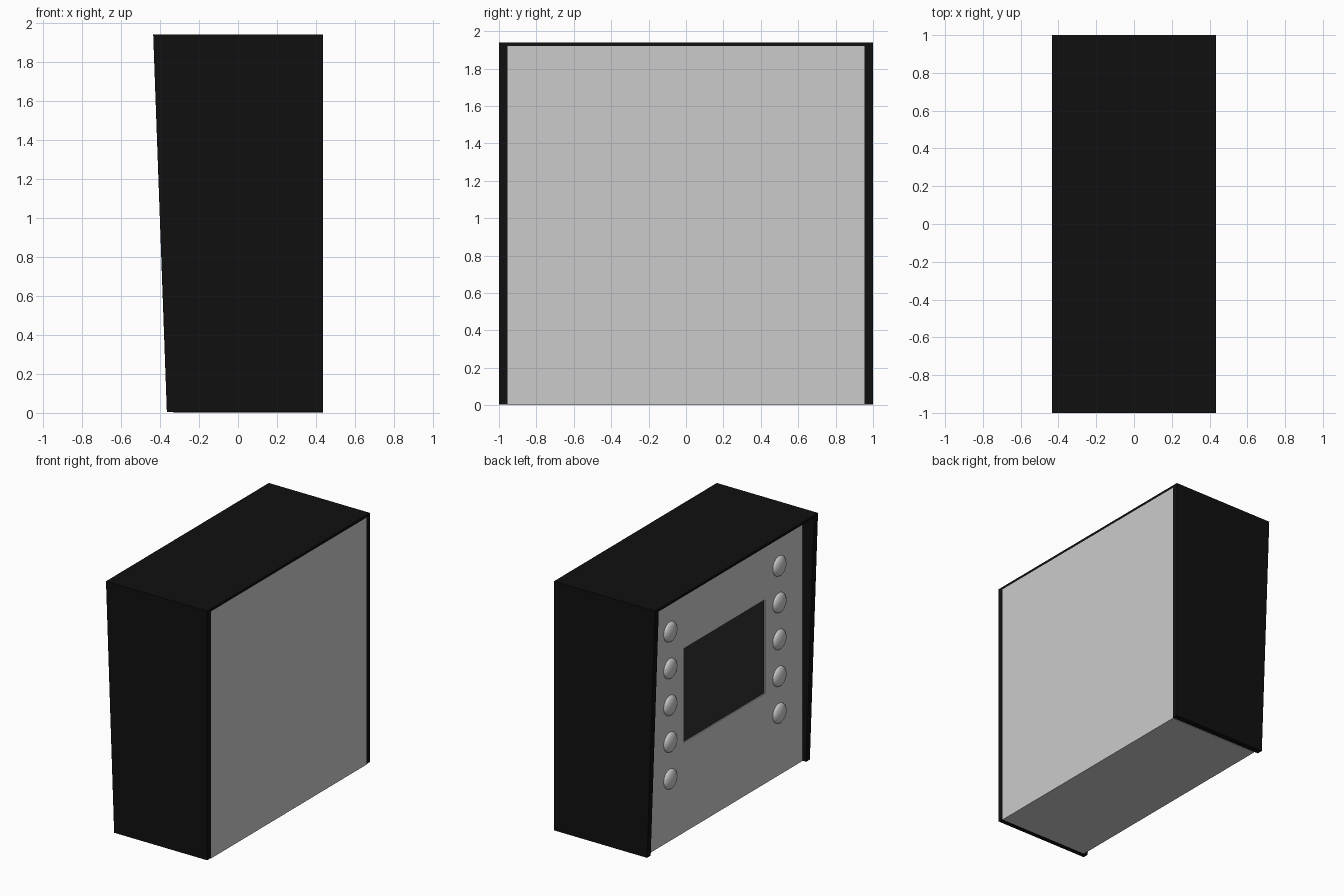
import bpy, bmesh, math

if "Cube" in bpy.data.objects:
    bpy.data.objects.remove(bpy.data.objects["Cube"])


def material(name, v):
    m = bpy.data.materials.new(name)
    m.diffuse_color = (v, v, v, 1)
    m.use_nodes = True
    m.node_tree.nodes["Principled BSDF"].inputs["Base Color"].default_value = m.diffuse_color
    return m


black = material("black_casing", 0.005)
dark = material("dark_screen", 0.03)


def box(name, lo, hi, mat=None):
    size = [b - a for a, b in zip(lo, hi)]
    bpy.ops.mesh.primitive_cube_add(size=1, location=[(a + b) / 2 for a, b in zip(lo, hi)])
    ob = bpy.context.object
    ob.name = name
    ob.scale = size
    bpy.ops.object.transform_apply(location=True, rotation=True, scale=True)
    if mat:
        ob.data.materials.append(mat)
    return ob


def prism(name, profile, y0, y1, mat):
    # Extrude an XZ profile along Y
    bm = bmesh.new()
    face = bm.faces.new([bm.verts.new((x, y0, z)) for x, z in profile])
    ext = bmesh.ops.extrude_face_region(bm, geom=[face])
    verts = [v for v in ext["geom"] if isinstance(v, bmesh.types.BMVert)]
    bmesh.ops.translate(bm, verts=verts, vec=(0, y1 - y0, 0))
    bmesh.ops.recalc_face_normals(bm, faces=bm.faces)
    me = bpy.data.meshes.new(name)
    bm.to_mesh(me)
    bm.free()
    me.materials.append(mat)
    ob = bpy.data.objects.new(name, me)
    bpy.context.collection.objects.link(ob)
    return ob


FRONT = -0.331                      # recessed control face
BACK = 0.435
TOP = 1.94
SHELF = 1.92                        # underside of the top panel


def lean(z):
    # Sloping leading edge of the casing
    return -0.365 - 0.07 * z / TOP


# Grey body with a shallow screen recess
body = box("body", (FRONT, -0.955, 0), (BACK, 0.955, SHELF))
cutter = box("screen_cutter", (FRONT - 0.1, -0.495, 0.70), (FRONT + 0.012, 0.495, 1.43))
cutter.hide_render = True
mod = body.modifiers.new("recess", "BOOLEAN")
mod.operation = "DIFFERENCE"
mod.solver = "EXACT"
mod.object = cutter
bpy.context.view_layer.objects.active = body
bpy.ops.object.modifier_apply(modifier=mod.name)
bpy.data.objects.remove(cutter)

# Screen at the bottom of the recess
box("screen", (FRONT + 0.008, -0.495, 0.70), (FRONT + 0.014, 0.495, 1.43), dark)

# Black casing: two side panels and the top
side = [(lean(0), 0.004), (BACK, 0.004), (BACK, SHELF), (lean(SHELF), SHELF)]
for label, s in (("left", 1), ("right", -1)):
    prism(label + "_side_panel", side, s * 0.955, s * 1.0, black)
prism("top_panel", [(lean(SHELF), SHELF), (BACK, SHELF), (BACK, TOP), (lean(TOP), TOP)],
      -1, 1, black)

# Domed buttons, five on each side of the screen
for label, s in (("left", 1), ("right", -1)):
    for i in range(5):
        bpy.ops.mesh.primitive_uv_sphere_add(segments=32, ring_count=16, radius=1,
                                             location=(FRONT, s * 0.67, 1.627 - i * 0.286),
                                             rotation=(0, math.pi / 2, 0))
        b = bpy.context.object
        b.name = f"{label}_button_{i + 1}"
        b.scale = (0.077, 0.077, 0.035)
        bpy.ops.object.shade_smooth()
